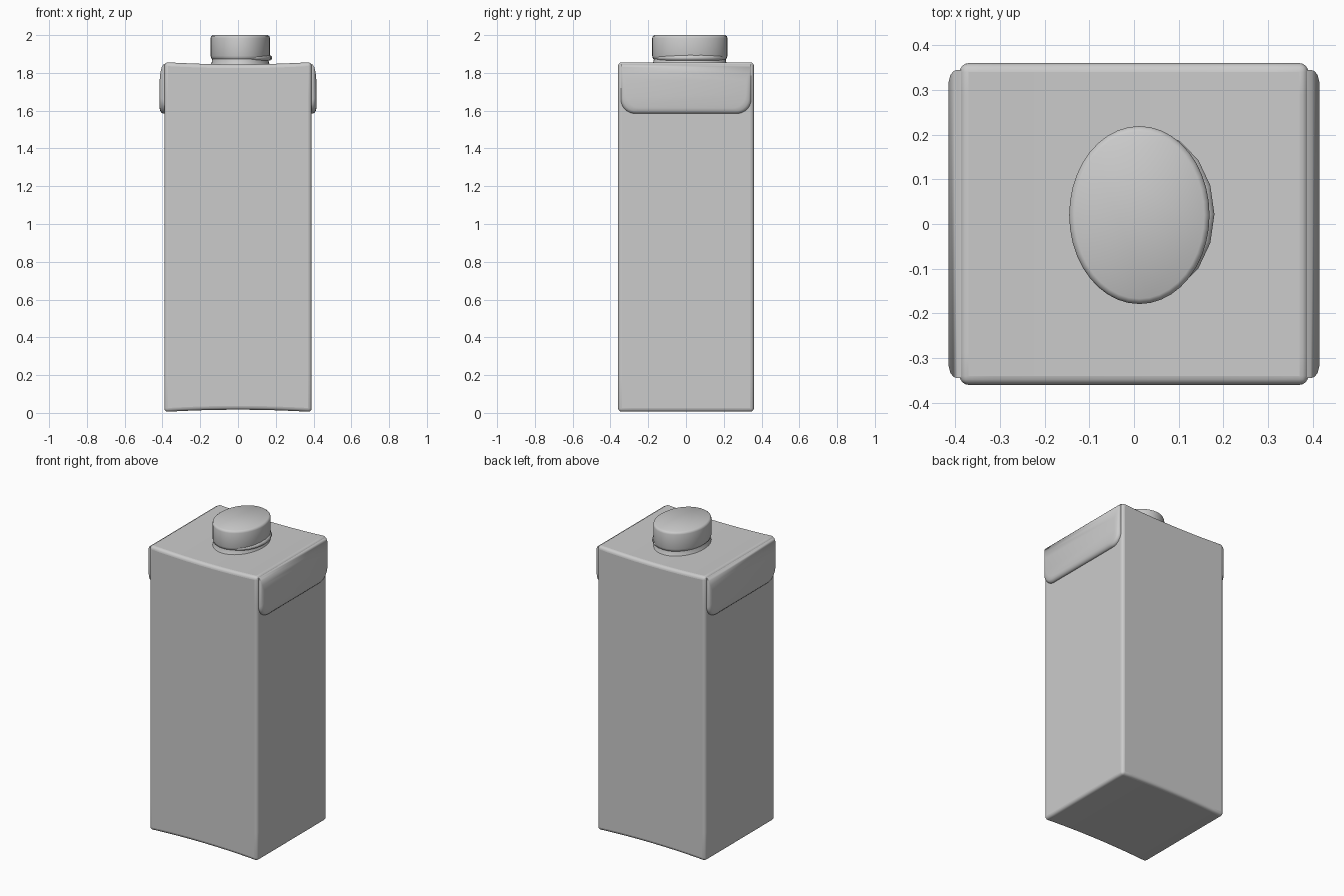
import bpy, bmesh, math

old = bpy.data.objects.get("Cube")
if old:
    bpy.data.objects.remove(old, do_unlink=True)

# One plain grey for the whole carton
grey = bpy.data.materials.new("plain grey")
grey.use_nodes = True
colour = (0.6, 0.6, 0.6, 1)
grey.diffuse_color = colour
grey.node_tree.nodes["Principled BSDF"].inputs["Base Color"].default_value = colour


def finish(bm, name, bevel=0, angle=40):
    bmesh.ops.recalc_face_normals(bm, faces=bm.faces)
    mesh = bpy.data.meshes.new(name)
    bm.to_mesh(mesh)
    bm.free()
    mesh.materials.append(grey)
    obj = bpy.data.objects.new(name, mesh)
    bpy.context.collection.objects.link(obj)
    bpy.ops.object.select_all(action="DESELECT")
    bpy.context.view_layer.objects.active = obj
    obj.select_set(True)
    bpy.ops.object.shade_smooth_by_angle(angle=math.radians(angle))
    if bevel:
        mod = obj.modifiers.new("soft edges", "BEVEL")
        mod.width = bevel
        mod.segments = 4
        mod.limit_method = "ANGLE"
        mod.angle_limit = math.radians(50)
    return obj


def loft(name, rings, angle=40):
    """Skin a stack of equal-length point rings and cap both ends."""
    bm = bmesh.new()
    rows = [[bm.verts.new(p) for p in ring] for ring in rings]
    n = len(rows[0])
    for a, b in zip(rows, rows[1:]):
        for i in range(n):
            j = (i + 1) % n
            bm.faces.new((a[i], a[j], b[j], b[i]))
    bm.faces.new(rows[0])
    bm.faces.new(rows[-1])
    return finish(bm, name, angle=angle)


# Carton body, with top and bottom dished across the width
HALF_X, HALF_Y, BOTTOM, TOP = 0.39, 0.36, 0.005, 1.857
bm = bmesh.new()
bmesh.ops.create_cube(bm, size=2)
bmesh.ops.subdivide_edges(bm, edges=bm.edges, cuts=9, use_grid_fill=True)
for v in bm.verts:
    dish = 0.012 * (1 - v.co.x ** 2)
    end = v.co.z if abs(v.co.z) > 0.99 else 0
    z = BOTTOM + (TOP - BOTTOM) * (v.co.z + 1) / 2 - dish * end
    v.co = (v.co.x * HALF_X, v.co.y * HALF_Y, z)
finish(bm, "carton_body", bevel=0.02, angle=60)


# Folded side flaps with rounded lower corners
def flap_ring(x, inset, top):
    half, low, r = 0.345 - inset, 1.585 + inset, 0.075
    points = [(x, half, top)]
    for side, start in ((1, 0), (-1, 90)):
        for k in range(9):
            a = math.radians(start + k * 90 / 8)
            points.append((x, side * (half - r) + r * math.cos(a),
                           low + r - r * math.sin(a)))
    points.append((x, -half, top))
    return points


for side, name in ((1, "left_flap"), (-1, "right_flap")):
    loft(name, [flap_ring(side * x, inset, top) for x, inset, top in (
        (0.37, 0, 1.85), (0.395, 0, 1.845), (0.404, 0.003, 1.83),
        (0.411, 0.012, 1.80), (0.415, 0.028, 1.76))], angle=60)


# Oval screw cap, its neck and the slightly skewed tamper band
def oval(cx, cy, rx, ry, z, sides):
    return [(cx + rx * math.cos(t), cy + ry * math.sin(t), z)
            for t in (2 * math.pi * i / sides for i in range(sides))]


loft("cap", [oval(0.012, 0.02, 0.157 - d, 0.199 - d, z, 40) for d, z in (
    (0.014, 1.868), (0.004, 1.876), (0, 1.89), (0, 1.985),
    (0.003, 1.994), (0.012, 2.0))], angle=60)
loft("neck", [oval(0.012, 0.02, 0.148 + d, 0.19 + d, z, 40) for d, z in (
    (0.014, 1.835), (0.004, 1.853), (0, 1.875))], angle=60)
loft("tamper_band", [oval(0.027, 0.022, 0.153 - d, 0.188 - d, z, 18) for d, z in (
    (0.012, 1.865), (0, 1.873), (0, 1.886), (0.012, 1.895))], angle=60)
